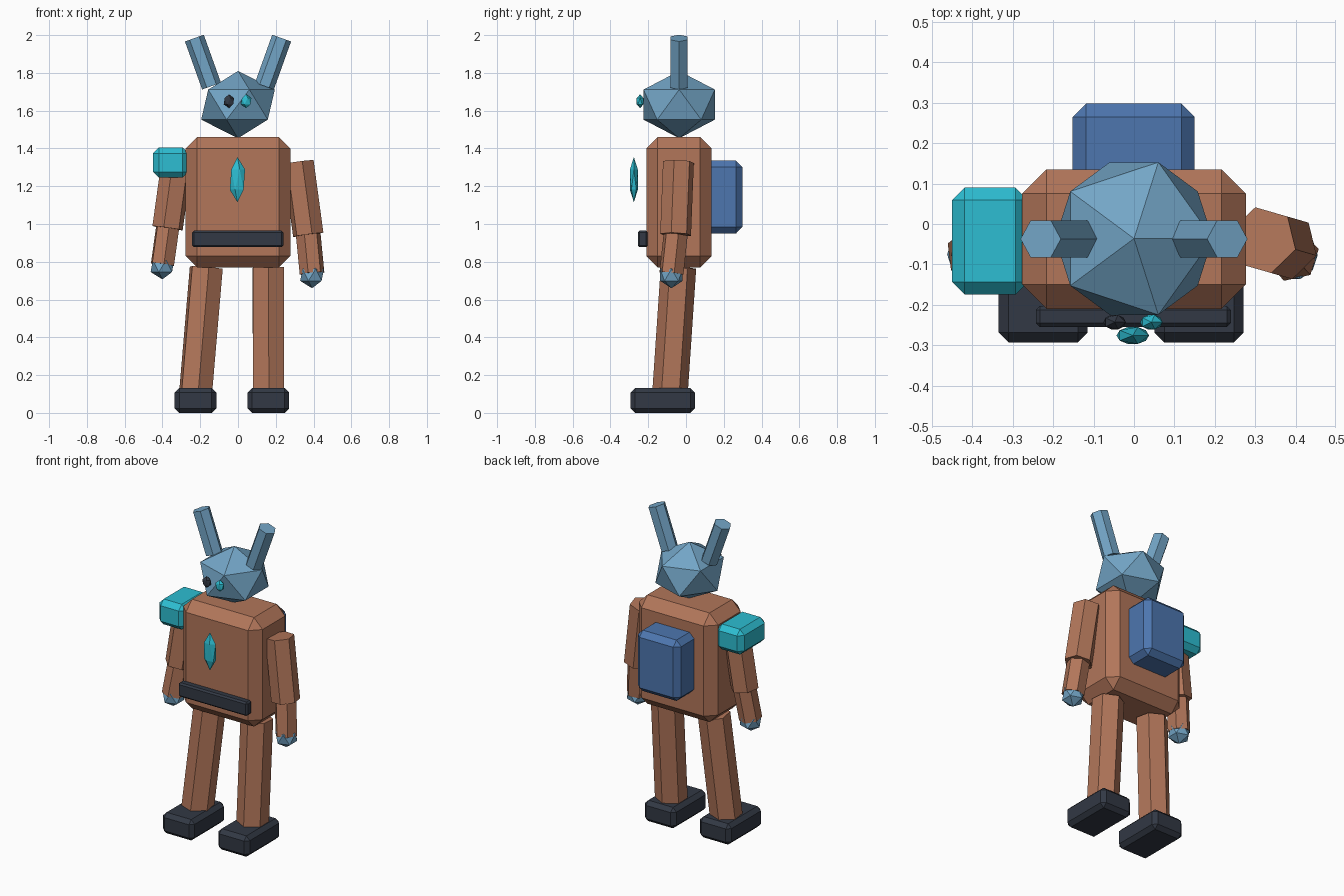
import bpy
import bmesh
from mathutils import Matrix, Vector

cube = bpy.data.objects.get("Cube")
if cube:
    bpy.data.objects.remove(cube, do_unlink=True)


def material(name, rgb):
    mat = bpy.data.materials.new(name)
    mat.use_nodes = True
    mat.diffuse_color = (*rgb, 1)
    mat.node_tree.nodes["Principled BSDF"].inputs["Base Color"].default_value = (*rgb, 1)
    return mat


BROWN = material("copper brown", (0.445, 0.181, 0.102))
TEAL = material("teal", (0.026, 0.515, 0.644))
BLUE = material("pack blue", (0.074, 0.181, 0.429))
PALE = material("pale blue", (0.171, 0.376, 0.565))
DARK = material("charcoal", (0.032, 0.040, 0.058))


def finish(name, bm, mat):
    mesh = bpy.data.meshes.new(name)
    bm.to_mesh(mesh)
    bm.free()
    mesh.materials.append(mat)
    obj = bpy.data.objects.new(name, mesh)
    bpy.context.collection.objects.link(obj)
    return obj


def box(name, low, high, bevel, mat):
    """Chamfered box between two opposite corners."""
    low, high = Vector(low), Vector(high)
    bm = bmesh.new()
    bmesh.ops.create_cube(bm, size=1, matrix=Matrix.LocRotScale((low + high) / 2, None, high - low))
    bmesh.ops.bevel(bm, geom=bm.edges[:], offset=bevel, segments=1, affect='EDGES')
    finish(name, bm, mat)


def limb(name, start, end, radius, mat):
    """Six-sided rod from start to end."""
    start, end = Vector(start), Vector(end)
    axis = end - start
    bm = bmesh.new()
    bmesh.ops.create_cone(bm, cap_ends=True, segments=6, radius1=radius, radius2=radius,
                          depth=axis.length,
                          matrix=Matrix.LocRotScale((start + end) / 2, axis.to_track_quat('Z', 'Y'), None))
    finish(name, bm, mat)


def gem(name, center, radii, mat):
    """Stretched twenty-sided solid."""
    bm = bmesh.new()
    bmesh.ops.create_icosphere(bm, subdivisions=1, radius=1,
                               matrix=Matrix.LocRotScale(Vector(center), None, Vector(radii)))
    finish(name, bm, mat)


# Body and gear
box("torso", (-0.277, -0.21, 0.77), (0.277, 0.135, 1.46), 0.06, BROWN)
box("backpack", (-0.152, 0.08, 0.95), (0.15, 0.298, 1.335), 0.033, BLUE)
box("belt", (-0.243, -0.255, 0.877), (0.24, -0.203, 0.965), 0.01, DARK)
box("shoulder_pad", (-0.45, -0.175, 1.245), (-0.262, 0.09, 1.405), 0.031, TEAL)
gem("chest_gem", (-0.003, -0.276, 1.235), (0.045, 0.0245, 0.12), TEAL)

# Head, eyes and ears
gem("head", (0, -0.036, 1.632), (0.218, 0.222, 0.178), PALE)
gem("right_eye", (-0.048, -0.243, 1.65), (0.031, 0.021, 0.037), DARK)
gem("left_eye", (0.043, -0.243, 1.65), (0.031, 0.021, 0.037), TEAL)
for side, s in (("right", -1), ("left", 1)):
    limb(side + "_ear", (s * 0.14, -0.037, 1.73), (s * 0.231, -0.037, 1.984), 0.053, PALE)

# Arms, each from shoulder through elbow to wrist and hand
arms = {
    "right": ((-0.32, -0.04, 1.36), (-0.373, -0.055, 0.978), (-0.4, -0.075, 0.785)),
    "left": ((0.32, -0.04, 1.328), (0.372, -0.055, 0.943), (0.392, -0.077, 0.738)),
}
for side, (shoulder, elbow, wrist) in arms.items():
    limb(side + "_upper_arm", shoulder, elbow, 0.084, BROWN)
    limb(side + "_forearm", elbow, wrist, 0.067, BROWN)
    gem(side + "_hand", Vector(wrist) - Vector((0, 0, 0.008)), (0.07, 0.07, 0.07), PALE)

# Legs and feet
for side, hip, ankle in (("right", -0.168, -0.225), ("left", 0.16, 0.161)):
    limb(side + "_leg", (hip, -0.04, 0.768), (ankle, -0.085, 0.1), 0.094, BROWN)
    box(side + "_foot", (ankle - 0.11, -0.293, 0), (ankle + 0.11, 0.047, 0.132), 0.024, DARK)
